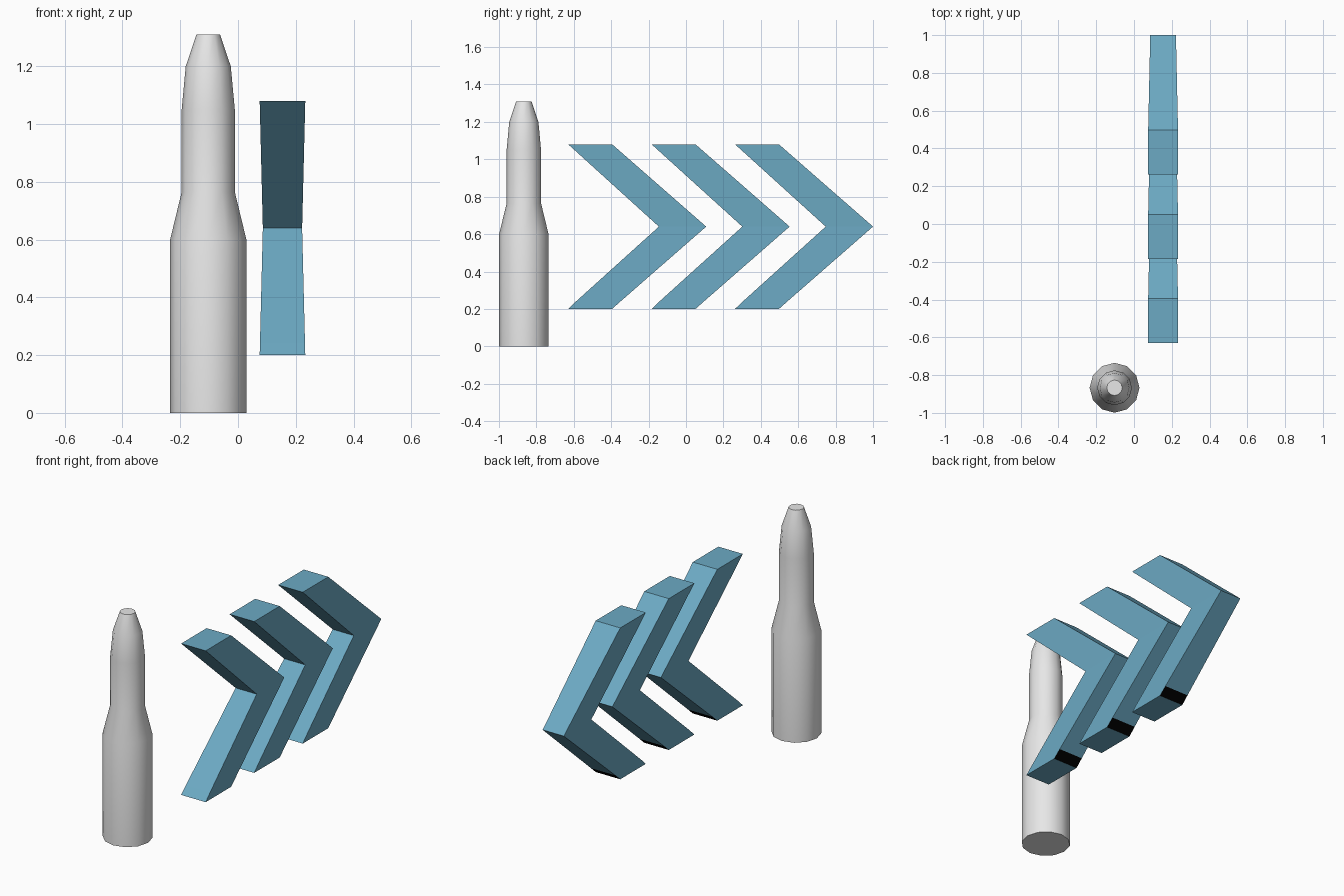
import bpy, bmesh, math

if "Cube" in bpy.data.objects:
    bpy.data.objects.remove(bpy.data.objects["Cube"])


def material(name, rgb):
    m = bpy.data.materials.new(name)
    m.diffuse_color = (*rgb, 1)
    m.use_nodes = True
    m.node_tree.nodes["Principled BSDF"].inputs["Base Color"].default_value = m.diffuse_color
    return m


grey = material("light grey", (0.8, 0.8, 0.8))
blue = material("sky blue", (0.15, 0.40, 0.55))
black = material("black", (0, 0, 0))


def make_object(name, bm, mats):
    bmesh.ops.recalc_face_normals(bm, faces=bm.faces[:])
    me = bpy.data.meshes.new(name)
    bm.to_mesh(me)
    bm.free()
    for m in mats:
        me.materials.append(m)
    ob = bpy.data.objects.new(name, me)
    bpy.context.collection.objects.link(ob)
    return ob


# Tapered round: stacked 12-sided rings
SIDES, CX, CY = 12, -0.103, -0.867
profile = [(0.132, 0), (0.132, 0.6), (0.092, 0.765), (0.092, 1.05),
           (0.078, 1.2), (0.041, 1.31)]
bm = bmesh.new()
rings = [[bm.verts.new((CX + r * math.cos(math.tau * i / SIDES),
                        CY + r * math.sin(math.tau * i / SIDES), z))
          for i in range(SIDES)] for r, z in profile]
for a, b in zip(rings, rings[1:]):
    for i in range(SIDES):
        j = (i + 1) % SIDES
        bm.faces.new((a[i], a[j], b[j], b[i]))
bm.faces.new(rings[0])
bm.faces.new(rings[-1])
shell = make_object("tapered_round", bm, [grey])
bpy.context.view_layer.objects.active = shell
shell.select_set(True)
bpy.ops.object.shade_smooth_by_angle(angle=math.radians(35))
shell.select_set(False)

# Chevron arrows: (y, z, half width), slightly narrower at the bend
outer = [(-0.395, 0.2, 0.079), (-0.35, 0.24, 0.078), (0.108, 0.64, 0.068),
         (-0.395, 1.08, 0.079)]
inner = [(-0.63, 0.2, 0.079), (-0.588, 0.24, 0.078), (-0.145, 0.64, 0.068),
         (-0.63, 1.08, 0.079)]
for n in range(3):
    bm = bmesh.new()
    sections = []
    for o, i in zip(outer, inner):
        sections.append([bm.verts.new((0.154 + s * p[2], p[0] + 0.446 * n, p[1]))
                         for p, s in ((o, -1), (o, 1), (i, 1), (i, -1))])
    for k, (a, b) in enumerate(zip(sections, sections[1:])):
        for e in range(4):
            f = bm.faces.new((a[e], a[(e + 1) % 4], b[(e + 1) % 4], b[e]))
            # dark strip at the foot of the outer slope
            f.material_index = 1 if (k == 0 and e == 0) else 0
    bm.faces.new(sections[0])
    bm.faces.new(sections[-1])
    make_object(f"chevron_{n + 1}", bm, [blue, black])
